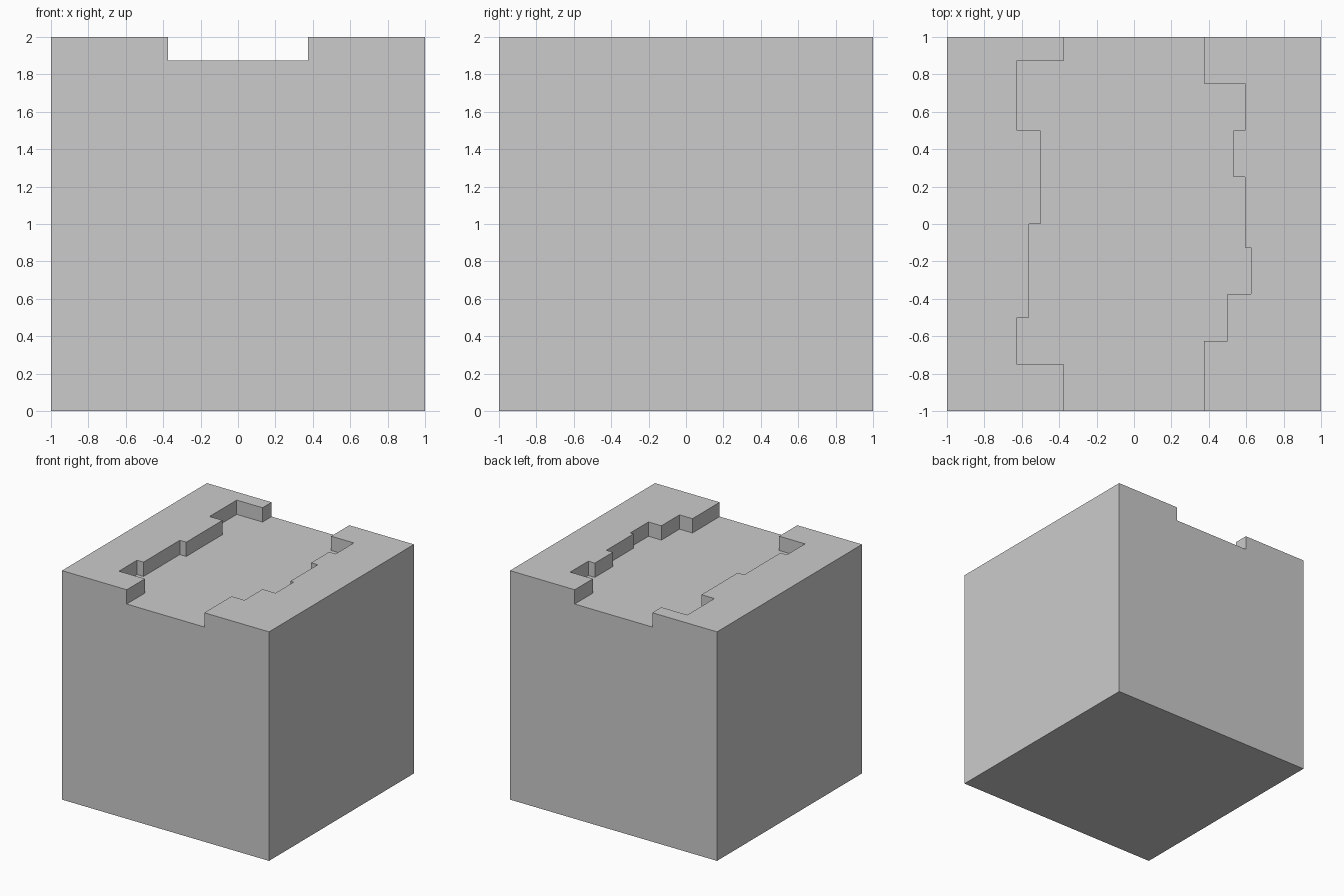
import bpy
import bmesh

if "Cube" in bpy.data.objects:
    bpy.data.objects.remove(bpy.data.objects["Cube"])

FLOOR_Z = 1.875

# Channel banks as (x, y where this step ends), running from back to front
LEFT_BANK = [(-0.375, 0.875), (-0.625, 0.5), (-0.5, 0.0),
             (-0.5625, -0.5), (-0.625, -0.75), (-0.375, -1.1)]
RIGHT_BANK = [(0.375, 0.75), (0.594, 0.5), (0.531, 0.25), (0.594, -0.125),
              (0.625, -0.375), (0.5, -0.625), (0.375, -1.1)]


def stepped_line(steps, y=1.1):
    """Turn bank steps into a right-angled polyline."""
    points = []
    for x, y_end in steps:
        points += [(x, y), (x, y_end)]
        y = y_end
    return points


def prism(name, outline, z0, z1):
    """Extrude a flat outline upwards into a closed solid."""
    bm = bmesh.new()
    face = bm.faces.new([bm.verts.new((x, y, z0)) for x, y in outline])
    top = bmesh.ops.extrude_face_region(bm, geom=[face], use_keep_orig=True)
    verts = [v for v in top["geom"] if isinstance(v, bmesh.types.BMVert)]
    bmesh.ops.translate(bm, verts=verts, vec=(0, 0, z1 - z0))
    bmesh.ops.recalc_face_normals(bm, faces=bm.faces)
    mesh = bpy.data.meshes.new(name)
    bm.to_mesh(mesh)
    bm.free()
    obj = bpy.data.objects.new(name, mesh)
    bpy.context.collection.objects.link(obj)
    return obj


# Solid ground block
block = prism("ground_block", [(-1, -1), (1, -1), (1, 1), (-1, 1)], 0, 2)

# Stepped channel running front to back, open at both ends
channel = prism("channel_cutter",
                stepped_line(LEFT_BANK) + stepped_line(RIGHT_BANK)[::-1],
                FLOOR_Z, 2.2)
channel.hide_render = True

# Cut the channel, then discard the cutter
cut = block.modifiers.new("channel", 'BOOLEAN')
cut.operation = 'DIFFERENCE'
cut.solver = 'EXACT'
cut.object = channel
bpy.context.view_layer.objects.active = block
bpy.ops.object.modifier_apply(modifier=cut.name)
bpy.data.objects.remove(channel)
